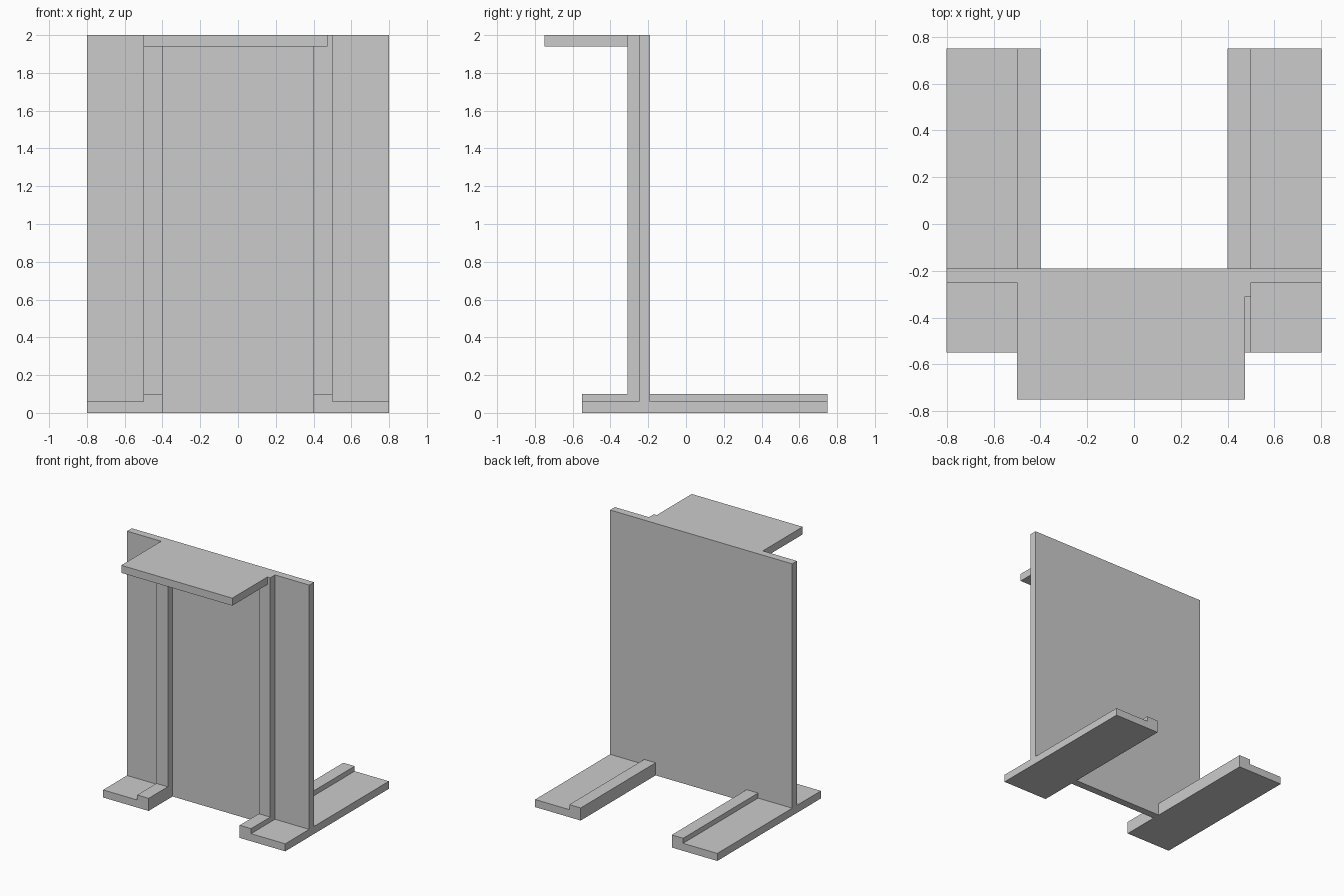
import bpy
import bmesh

if "Cube" in bpy.data.objects:
    bpy.data.objects.remove(bpy.data.objects["Cube"])


def extrude_profile(name, points, axis, start, end):
    """Extrude a closed 2D profile along y (points are x,z) or z (points are x,y)."""
    def place(a, b, t):
        return (a, t, b) if axis == 'y' else (a, b, t)
    bm = bmesh.new()
    face = bm.faces.new([bm.verts.new(place(a, b, start)) for a, b in points])
    result = bmesh.ops.extrude_face_region(bm, geom=[face])
    for v in result['geom']:
        if isinstance(v, bmesh.types.BMVert):
            v.co['xyz'.index(axis)] = end
    bmesh.ops.recalc_face_normals(bm, faces=bm.faces)
    mesh = bpy.data.meshes.new(name)
    bm.to_mesh(mesh)
    bm.free()
    obj = bpy.data.objects.new(name, mesh)
    bpy.context.collection.objects.link(obj)
    return obj


def rect(a0, a1, b0, b1):
    return [(a0, b0), (a1, b0), (a1, b1), (a0, b1)]


# Upright panel
extrude_profile("upright_panel", rect(-0.8, 0.8, -0.25, -0.19), 'z', 0, 2)

# Top shelf, slightly short on the right
extrude_profile("top_shelf", rect(-0.5, 0.475, -0.75, -0.25), 'z', 1.94, 2)

for side, s in (("left", -1), ("right", 1)):
    # Foot with a raised inner ridge, running under the panel
    foot = [(0.4, 0), (0.8, 0), (0.8, 0.06), (0.5, 0.06), (0.5, 0.1), (0.4, 0.1)]
    extrude_profile(side + "_foot", [(s * x, z) for x, z in foot], 'y', -0.55, 0.75)
    # Vertical rib on the front of the panel, standing on the ridge
    rib = rect(0.4, 0.5, -0.31, -0.25)
    extrude_profile(side + "_rib", [(s * x, y) for x, y in rib], 'z', 0.1, 2)
